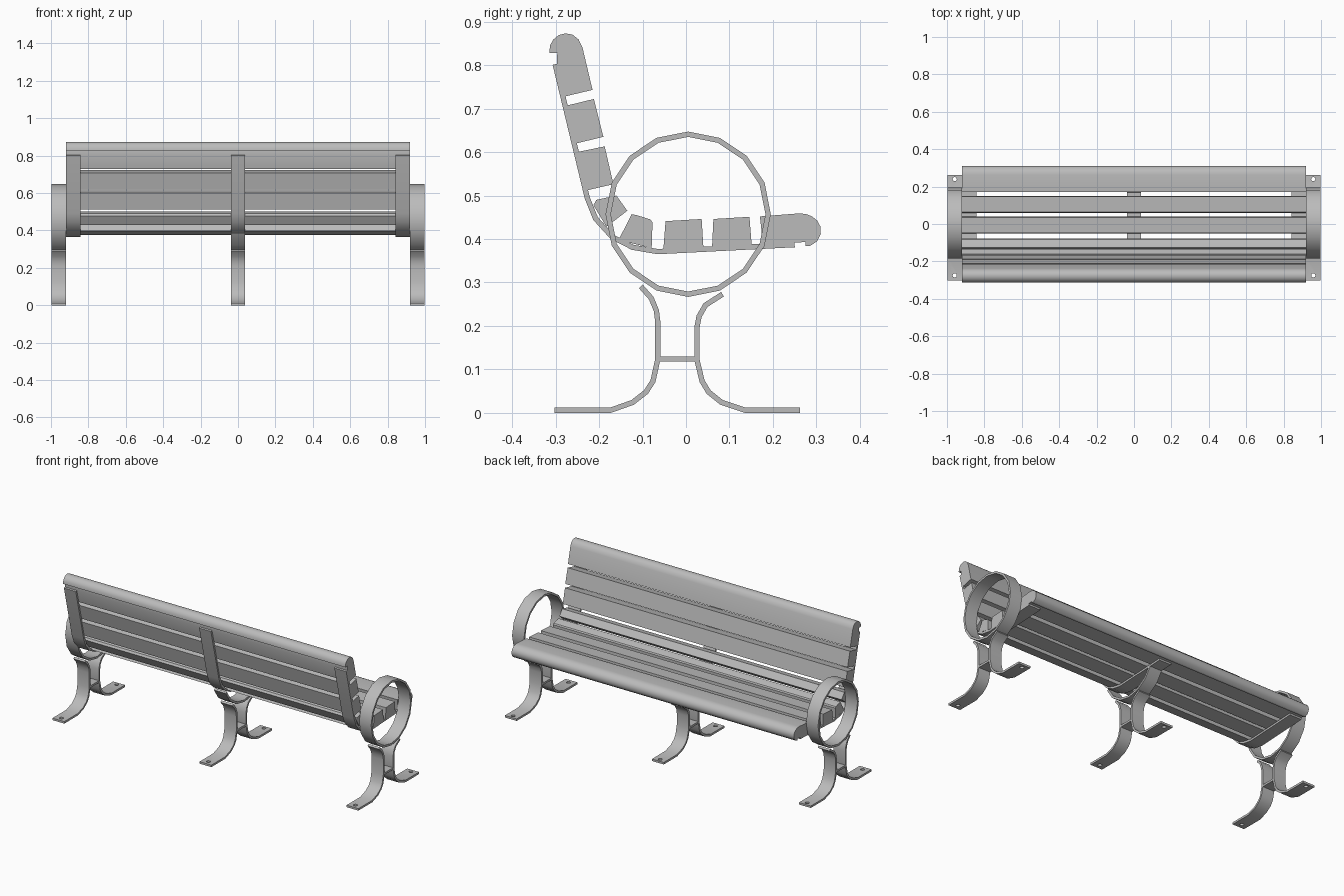
import bpy, bmesh, math
from mathutils import Vector

cube = bpy.data.objects.get("Cube")
if cube:
    bpy.data.objects.remove(cube, do_unlink=True)

grey = bpy.data.materials.new("plain grey")
grey.use_nodes = True
grey.diffuse_color = (0.5, 0.5, 0.5, 1)
grey.node_tree.nodes["Principled BSDF"].inputs["Base Color"].default_value = (0.5, 0.5, 0.5, 1)

END = 0.92      # slat half length
WIDTH = 0.077   # width of the metal straps
THICK = 0.012   # thickness of the metal straps


def extrude(name, points, faces, x0, x1):
    """Extrude flat faces drawn in the (y, z) plane from x0 to x1."""
    bm = bmesh.new()
    verts = [bm.verts.new((x0, y, z)) for y, z in points]
    flat = [bm.faces.new([verts[i] for i in f]) for f in faces]
    new = bmesh.ops.extrude_face_region(bm, geom=flat, use_keep_orig=True)["geom"]
    moved = [g for g in new if isinstance(g, bmesh.types.BMVert)]
    bmesh.ops.translate(bm, verts=moved, vec=(x1 - x0, 0, 0))
    bmesh.ops.recalc_face_normals(bm, faces=bm.faces)
    mesh = bpy.data.meshes.new(name)
    bm.to_mesh(mesh)
    bm.free()
    mesh.materials.append(grey)
    obj = bpy.data.objects.new(name, mesh)
    bpy.context.collection.objects.link(obj)
    bpy.ops.object.select_all(action='DESELECT')
    obj.select_set(True)
    bpy.context.view_layer.objects.active = obj
    bpy.ops.object.shade_smooth_by_angle(angle=math.radians(32))
    return obj


def ribbon(name, path, xc, closed=False):
    """Bent flat bar following a centre line, with mitred corners."""
    pts = [Vector(p) for p in path]
    n = len(pts)
    points = []
    for i, p in enumerate(pts):
        a = pts[i - 1] if i or closed else None
        b = pts[(i + 1) % n] if i < n - 1 or closed else None
        d1 = (p - a).normalized() if a else (b - p).normalized()
        d2 = (b - p).normalized() if b else d1
        t = (d1 + d2).normalized()
        off = Vector((-t.y, t.x)) * (THICK / 2 / t.dot(d1))
        points += [p + off, p - off]
    count = n if closed else n - 1
    faces = [(2 * i, 2 * i + 1, (2 * i + 3) % (2 * n), (2 * i + 2) % (2 * n))
             for i in range(count)]
    return extrude(name, points, faces, xc - WIDTH / 2, xc + WIDTH / 2)


def drill(obj, xc, y):
    """Bolt hole through a foot."""
    bpy.ops.mesh.primitive_cylinder_add(vertices=16, radius=0.011, depth=0.1, location=(xc, y, 0))
    cutter = bpy.context.object
    cutter.hide_render = True
    bpy.context.view_layer.objects.active = obj
    mod = obj.modifiers.new("bolt hole", 'BOOLEAN')
    mod.operation, mod.object, mod.solver = 'DIFFERENCE', cutter, 'EXACT'
    bpy.ops.object.modifier_apply(modifier=mod.name)
    bpy.data.objects.remove(cutter, do_unlink=True)


# Wooden slats, as (y, z) cross-sections
slats = {
    "seat_front_slat": [(0.17, 0.452), (0.262, 0.459), (0.277, 0.457), (0.29, 0.452),
                        (0.302, 0.442), (0.309, 0.429), (0.31, 0.412), (0.302, 0.395),
                        (0.285, 0.384), (0.275, 0.384), (0.275, 0.393), (0.177, 0.388)],
    "seat_slat_2": [(0.063, 0.446), (0.146, 0.451), (0.151, 0.387), (0.06, 0.382)],
    "seat_slat_3": [(-0.047, 0.441), (0.036, 0.446), (0.04, 0.381), (-0.052, 0.377)],
    "seat_rear_slat": [(-0.125, 0.457), (-0.114, 0.455), (-0.082, 0.445), (-0.077, 0.438),
                       (-0.079, 0.379), (-0.155, 0.398)],
    "lumbar_slat": [(-0.16, 0.5), (-0.135, 0.465), (-0.183, 0.428), (-0.213, 0.478),
                    (-0.206, 0.49)],
    "back_slat_1": [(-0.187, 0.613), (-0.167, 0.526), (-0.228, 0.512), (-0.25, 0.6)],
    "back_slat_2": [(-0.212, 0.722), (-0.19, 0.635), (-0.252, 0.62), (-0.274, 0.707)],
    "back_top_slat": [(-0.238, 0.84), (-0.215, 0.743), (-0.278, 0.728), (-0.297, 0.803),
                      (-0.296, 0.828), (-0.314, 0.828), (-0.313, 0.845), (-0.305, 0.859),
                      (-0.293, 0.869), (-0.277, 0.873), (-0.261, 0.87), (-0.247, 0.859)],
}
for name, section in slats.items():
    extrude(name, section, [range(len(section))], -END, END)

# Bent straps that carry the seat and back
strap = [(-0.301, 0.802), (-0.227, 0.494), (-0.208, 0.447), (-0.17, 0.405),
         (-0.123, 0.381), (-0.065, 0.371), (0.25, 0.387)]
for side, xc in (("right", -END + WIDTH / 2), ("middle", 0), ("left", END - WIDTH / 2)):
    ribbon(side + "_seat_strap", strap, xc)

# Armrest rings, and the partial ring under the middle of the seat
ring = [(0.005 + 0.184 * math.cos(a), 0.457 + 0.184 * math.sin(a))
        for a in (math.tau * i / 16 for i in range(16))]
ribbon("middle_cradle", ring[9:], 0)

# Legs, feet and cross bars
rear_leg = [(-0.104, 0.291), (-0.08, 0.264), (-0.068, 0.235), (-0.065, 0.21), (-0.065, 0.123),
            (-0.076, 0.073), (-0.092, 0.048), (-0.123, 0.024), (-0.174, 0.006), (-0.303, 0.006)]
front_leg = [(0.084, 0.273), (0.045, 0.248), (0.03, 0.222), (0.025, 0.195), (0.025, 0.123),
             (0.037, 0.073), (0.052, 0.048), (0.082, 0.024), (0.137, 0.006), (0.262, 0.006)]
for side, xc in (("right", -END - WIDTH / 2), ("middle", 0), ("left", END + WIDTH / 2)):
    if xc:
        ribbon(side + "_armrest_ring", ring, xc, closed=True)
    drill(ribbon(side + "_rear_leg", rear_leg, xc), xc, -0.275)
    drill(ribbon(side + "_front_leg", front_leg, xc), xc, 0.24)
    ribbon(side + "_cross_bar", [(-0.06, 0.124), (0.02, 0.124)], xc)
